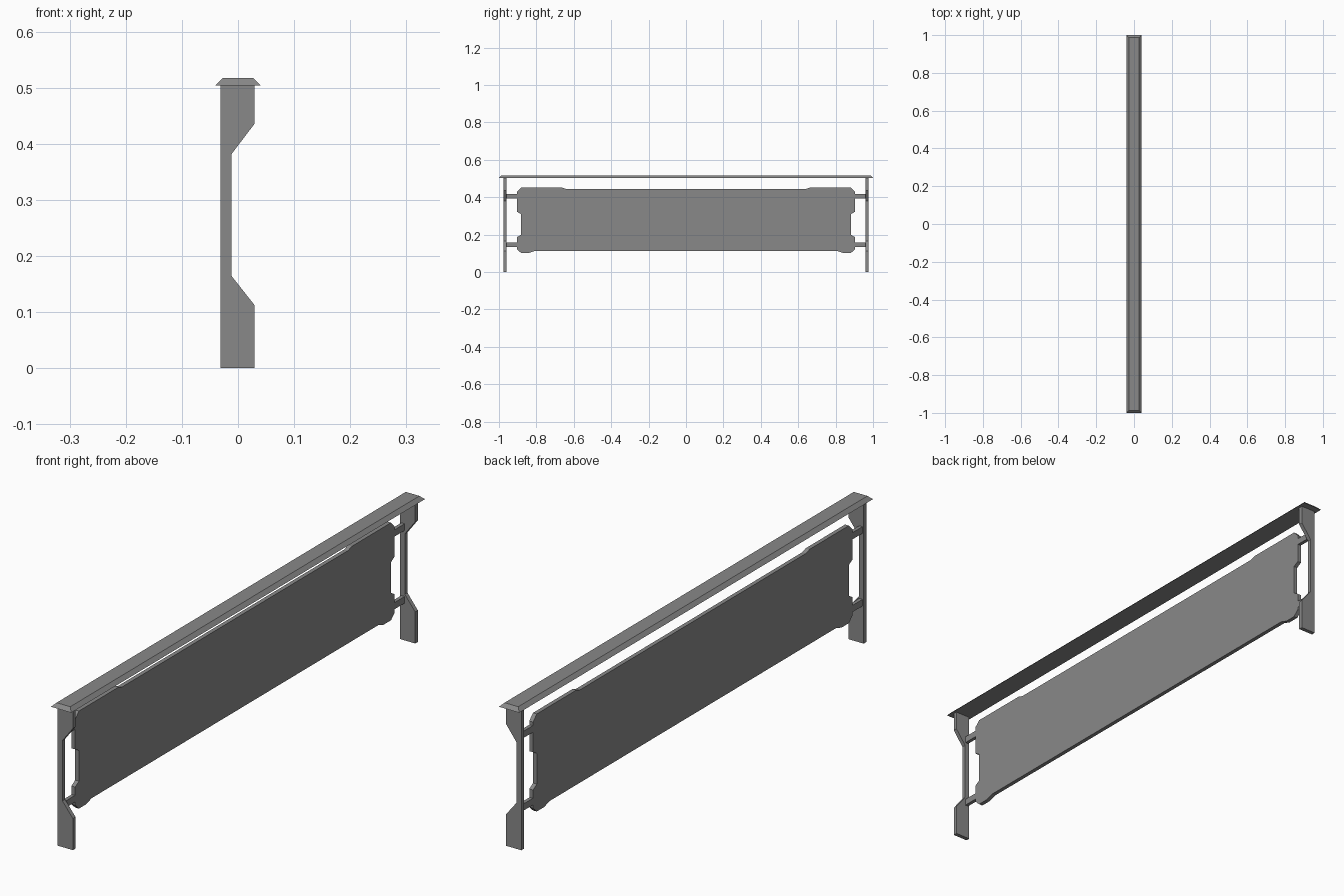
import bpy
import bmesh
from mathutils import Vector

cube = bpy.data.objects.get("Cube")
if cube:
    bpy.data.objects.remove(cube)

grey = bpy.data.materials.new("matte grey")
grey.use_nodes = True
colour = (0.25, 0.25, 0.25, 1)
grey.diffuse_color = colour
grey.node_tree.nodes["Principled BSDF"].inputs["Base Color"].default_value = colour


def finish(name, bm):
    bmesh.ops.recalc_face_normals(bm, faces=bm.faces)
    mesh = bpy.data.meshes.new(name)
    bm.to_mesh(mesh)
    bm.free()
    mesh.materials.append(grey)
    obj = bpy.data.objects.new(name, mesh)
    bpy.context.scene.collection.objects.link(obj)
    return obj


def extrude_outline(name, points, offset):
    """Flat outline pushed along an offset into a solid plate."""
    bm = bmesh.new()
    face = bm.faces.new([bm.verts.new(p) for p in points])
    result = bmesh.ops.extrude_face_region(bm, geom=[face], use_keep_orig=True)
    moved = [g for g in result["geom"] if isinstance(g, bmesh.types.BMVert)]
    bmesh.ops.translate(bm, verts=moved, vec=Vector(offset))
    return finish(name, bm)


def box(name, low, high):
    corners = [(low[0], low[1], low[2]), (high[0], low[1], low[2]),
               (high[0], high[1], low[2]), (low[0], high[1], low[2])]
    return extrude_outline(name, corners, (0, 0, high[2] - low[2]))


# Notched end posts, and the brackets that hold the panel
post = [(-0.031, 0), (0.029, 0), (0.029, 0.113), (-0.012, 0.165),
        (-0.012, 0.381), (0.029, 0.435), (0.029, 0.505), (-0.031, 0.505)]
for side, label in ((-1, "front"), (1, "back")):
    extrude_outline(label + "_post", [(x, side * 0.96, z) for x, z in post],
                    (0, side * 0.015, 0))
    for z, level in ((0.145, "lower"), (0.405, "upper")):
        ends = sorted((side * 0.87, side * 0.965))
        box(f"{label}_{level}_bracket", (-0.026, ends[0], z - 0.012),
            (-0.013, ends[1], z + 0.012))

# Panel with chamfered corners, side recesses and a shallow step along each edge
half = [(0.81, 0.112), (0.84, 0.102), (0.882, 0.102), (0.903, 0.122),
        (0.903, 0.187), (0.882, 0.2), (0.882, 0.31), (0.903, 0.322),
        (0.903, 0.43), (0.882, 0.451), (0.66, 0.451), (0.64, 0.444)]
outline = half + [(-y, z) for y, z in reversed(half)]
extrude_outline("panel", [(-0.027, y, z) for y, z in outline], (0.015, 0, 0))

# Handrail cap with sloping sides and ends
cap = bmesh.new()
rings = [[cap.verts.new((sx * x, sy * y, z))
          for sx, sy in ((-1, -1), (1, -1), (1, 1), (-1, 1))]
         for x, y, z in ((0.04, 1, 0.504), (0.027, 0.987, 0.517))]
for ring in rings:
    cap.faces.new(ring)
for i in range(4):
    j = (i + 1) % 4
    cap.faces.new((rings[0][i], rings[0][j], rings[1][j], rings[1][i]))
finish("handrail_cap", cap)
